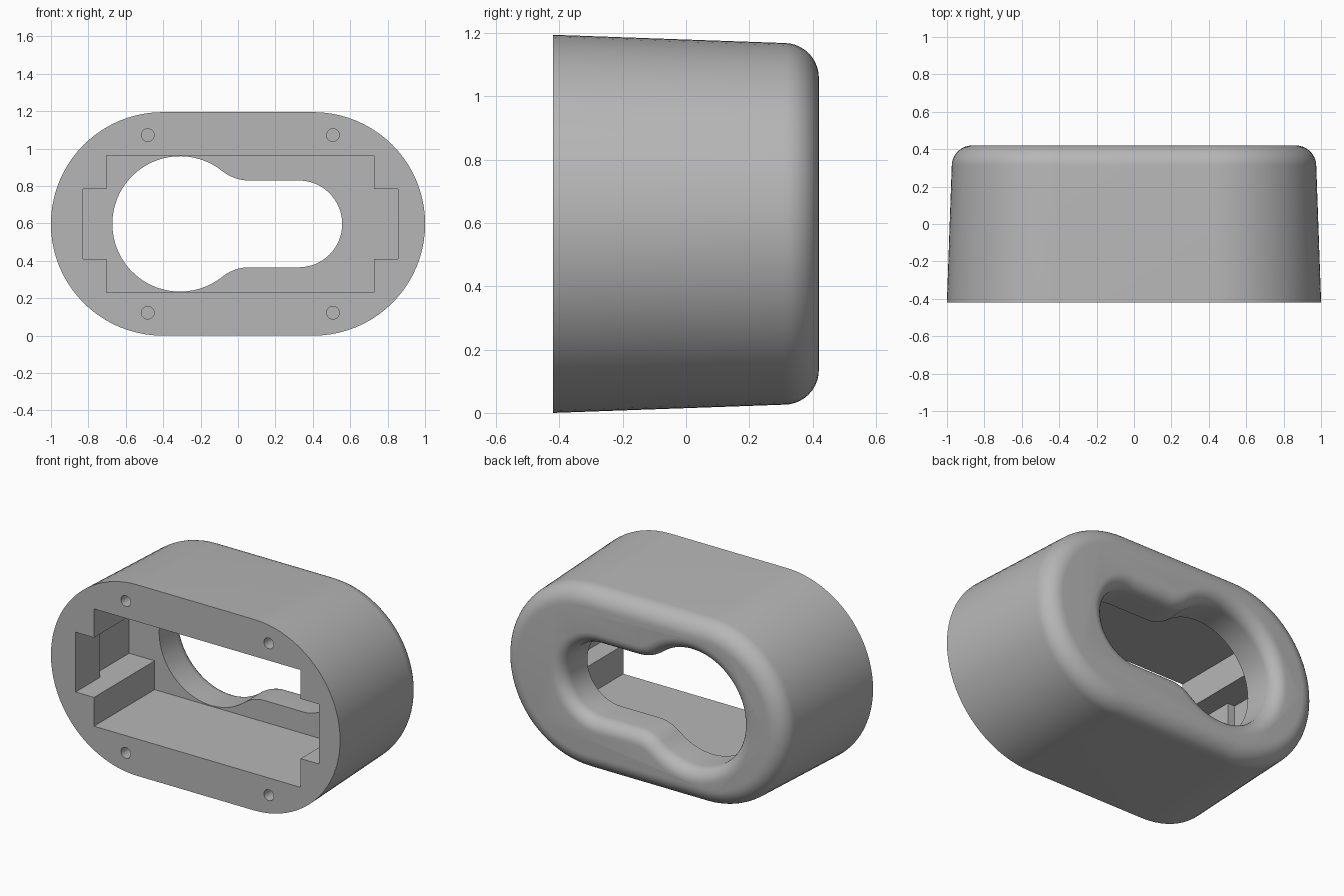
import bpy, bmesh
from math import sin, cos, pi, atan2, hypot

if "Cube" in bpy.data.objects:
    bpy.data.objects.remove(bpy.data.objects["Cube"], do_unlink=True)

MID = 0.5975            # height of the horizontal centre line
FRONT, BACK = -0.42, 0.42
FLOOR = 0.18            # depth at which the pocket ends
SHIFT = 0.0125          # pocket and screws sit slightly off centre

grey = bpy.data.materials.new("light_grey_plastic")
grey.use_nodes = True
colour = (0.47, 0.47, 0.47, 1)
grey.diffuse_color = colour
grey.node_tree.nodes["Principled BSDF"].inputs["Base Color"].default_value = colour


def arc(cx, cz, r, start, end, n):
    return [(cx + r * cos(start + (end - start) * i / n),
             cz + r * sin(start + (end - start) * i / n)) for i in range(n + 1)]


def stadium(r, half=0.403):
    return arc(half, 0, r, -pi / 2, pi / 2, 40) + arc(-half, 0, r, pi / 2, 1.5 * pi, 40)


def keyhole(grow):
    """Large circle blended into a narrower rounded slot."""
    big_x, big_r, slot_x, slot_r, fillet_x, fillet_r = -0.31, 0.362, 0.325, 0.232, 0.06, 0.23
    rise = slot_r + fillet_r
    a = atan2(rise, fillet_x - big_x)
    top = arc(fillet_x, rise, fillet_r - grow, -pi / 2, a - pi, 10)
    pts = arc(slot_x, 0, slot_r + grow, -pi / 2, pi / 2, 32) + top
    pts += arc(big_x, 0, hypot(rise, fillet_x - big_x) - fillet_r + grow, a, 2 * pi - a, 48)[1:-1]
    return pts + [(x, -z) for x, z in reversed(top)]


def loft(name, sections):
    """Skin a solid through (y, outline) sections."""
    bm = bmesh.new()
    rings = [[bm.verts.new((x, y, MID + z)) for x, z in pts] for y, pts in sections]
    n = len(rings[0])
    for a, b in zip(rings, rings[1:]):
        for i in range(n):
            j = (i + 1) % n
            bm.faces.new((a[i], a[j], b[j], b[i]))
    bm.faces.new(rings[0])
    bm.faces.new(rings[-1])
    bmesh.ops.recalc_face_normals(bm, faces=bm.faces)
    mesh = bpy.data.meshes.new(name)
    bm.to_mesh(mesh)
    bm.free()
    mesh.materials.append(grey)
    obj = bpy.data.objects.new(name, mesh)
    bpy.context.collection.objects.link(obj)
    return obj


def box(name, x, z, y0, y1):
    pts = [(SHIFT - x, -z), (SHIFT + x, -z), (SHIFT + x, z), (SHIFT - x, z)]
    return loft(name, [(y0, pts), (y1, pts)])


# Housing: drafted oval shell with a rounded back edge
R, DRAFT, ROUND, STEPS = 0.5975, 0.026, 0.11, 10
sections = [(FRONT, stadium(R))]
for i in range(STEPS + 1):
    t = pi / 2 * i / STEPS
    sections.append((BACK - ROUND + ROUND * sin(t), stadium(R - DRAFT - ROUND * (1 - cos(t)))))
housing = loft("housing", sections)

# Stepped pocket with deeper side notches
cutters = [
    box("pocket_cutter", 0.715, 0.367, FRONT - 0.1, FLOOR),
    box("side_arm_cutter", 0.842, 0.187, FRONT - 0.1, FLOOR),
    box("side_notch_cutter", 0.892, 0.187, FRONT + 0.24, FLOOR),
]

# Keyhole opening with a rounded rim at the back
RIM = 0.08
sections = [(0, keyhole(0))]
for i in range(9):
    t = pi / 2 * i / 8
    sections.append((BACK - RIM + RIM * sin(t), keyhole(RIM * (1 - cos(t)))))
sections.append((BACK + 0.05, keyhole(RIM)))
cutters.append(loft("keyhole_cutter", sections))

# Screw holes
for sx in (-1, 1):
    for sz in (-1, 1):
        pts = arc(SHIFT + 0.495 * sx, 0.475 * sz, 0.034, 0, 2 * pi, 24)[:-1]
        cutters.append(loft("screw_hole_cutter", [(FRONT - 0.1, pts), (FRONT + 0.2, pts)]))

# Carve the housing, then drop the cutters
bpy.context.view_layer.objects.active = housing
for cutter in cutters:
    mod = housing.modifiers.new(cutter.name, 'BOOLEAN')
    mod.operation, mod.solver, mod.object = 'DIFFERENCE', 'EXACT', cutter
    bpy.ops.object.modifier_apply(modifier=mod.name)
    bpy.data.objects.remove(cutter, do_unlink=True)

bpy.ops.object.select_all(action='DESELECT')
housing.select_set(True)
bpy.ops.object.shade_smooth_by_angle(angle=pi / 6)
